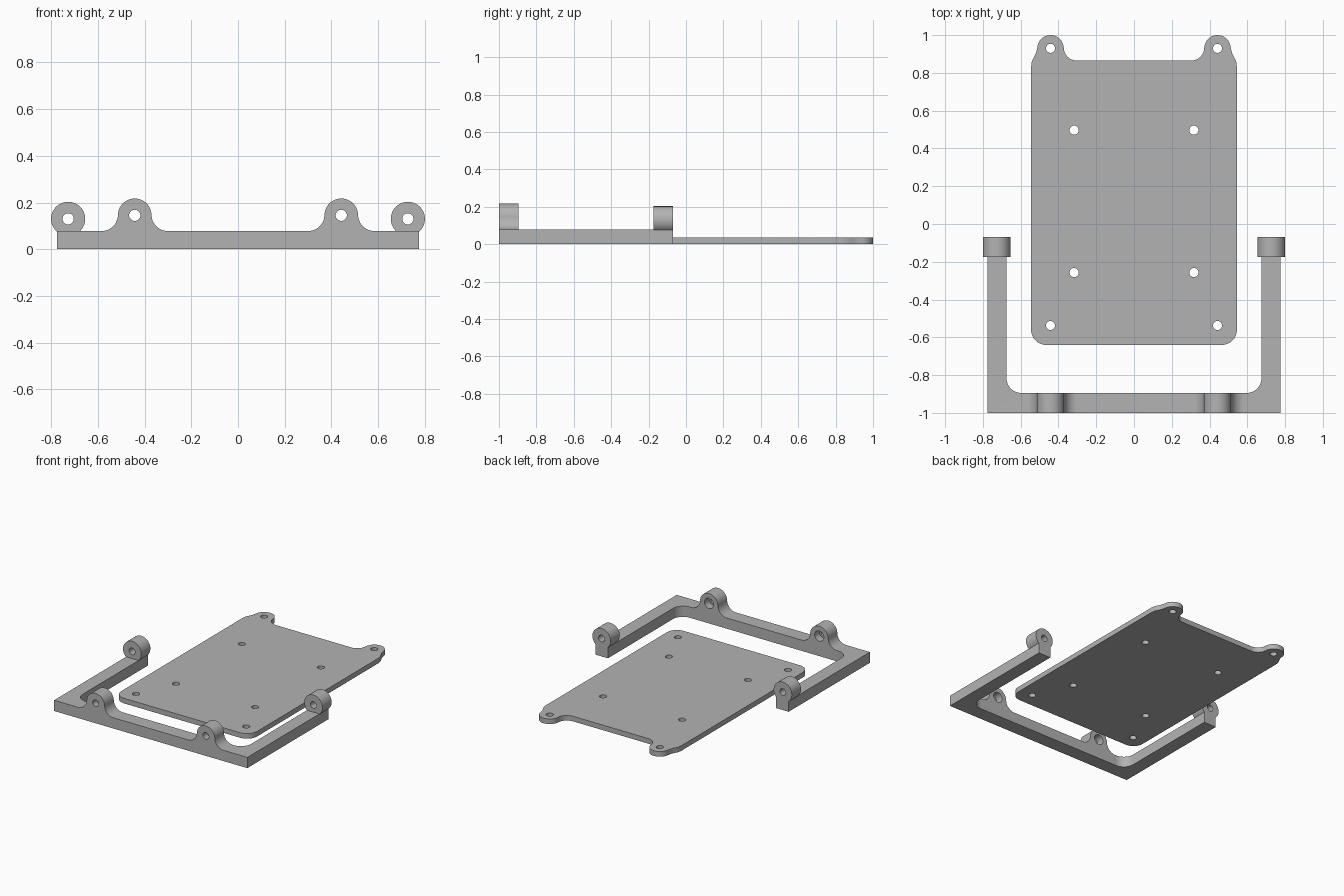
import bpy, bmesh, math

if "Cube" in bpy.data.objects:
    bpy.data.objects.remove(bpy.data.objects["Cube"])

grey = bpy.data.materials.new("matte grey")
grey.diffuse_color = (0.45, 0.45, 0.45, 1)
grey.use_nodes = True
grey.node_tree.nodes["Principled BSDF"].inputs["Base Color"].default_value = grey.diffuse_color


def arc(cx, cy, r, a0, a1, n=12):
    angles = [math.radians(a0 + (a1 - a0) * i / n) for i in range(n + 1)]
    return [(cx + r * math.cos(a), cy + r * math.sin(a)) for a in angles]


def circle(cx, cy, r, n=40):
    return arc(cx, cy, r, 0, 360, n)[:-1]


def mirrored(half):
    """Close an outline given its right half, running bottom to top."""
    return half + [(-x, y) for x, y in reversed(half)]


def prism(name, outline, axis, lo, hi):
    """Extrude a 2D outline along z (xy outline) or y (xz outline)."""
    bm = bmesh.new()
    place = (lambda u, v: (u, v, lo)) if axis == 'Z' else (lambda u, v: (u, lo, v))
    face = bm.faces.new([bm.verts.new(place(u, v)) for u, v in outline])
    moved = bmesh.ops.extrude_face_region(bm, geom=[face])["geom"]
    d = hi - lo
    bmesh.ops.translate(bm, vec=(0, 0, d) if axis == 'Z' else (0, d, 0),
                        verts=[g for g in moved if isinstance(g, bmesh.types.BMVert)])
    bmesh.ops.recalc_face_normals(bm, faces=bm.faces)
    mesh = bpy.data.meshes.new(name)
    bm.to_mesh(mesh)
    bm.free()
    mesh.materials.append(grey)
    obj = bpy.data.objects.new(name, mesh)
    bpy.context.collection.objects.link(obj)
    return obj


def combine(target, tool, operation):
    mod = target.modifiers.new(operation.lower(), 'BOOLEAN')
    mod.operation, mod.solver, mod.object = operation, 'EXACT', tool
    bpy.context.view_layer.objects.active = target
    bpy.ops.object.modifier_apply(modifier=mod.name)
    bpy.data.objects.remove(tool)


def drill(target, u, v, r, axis, lo, hi):
    combine(target, prism("drill", circle(u, v, r), axis, lo, hi), 'DIFFERENCE')


# Flat mounting plate with two rounded ears at the back
half = arc(0.465, -0.56, 0.08, -90, 0)
half += [(0.545, 0.83), (0.541, 0.86), (0.529, 0.884), (0.519, 0.905)]
half += arc(0.442, 0.93, 0.07, 4, 180, 24)
half += arc(0.302, 0.935, 0.07, 0, -90)
plate = prism("mounting_plate", mirrored(half), 'Z', 0, 0.037)
for s in (-1, 1):
    for x, y in ((0.442, 0.93), (0.317, 0.497), (0.317, -0.257), (0.442, -0.537)):
        drill(plate, s * x, y, 0.024, 'Z', -0.1, 0.1)

# U-shaped frame with filleted inner corners
half = [(0.775, -1), (0.775, -0.07), (0.675, -0.07)] + arc(0.595, -0.815, 0.08, 0, -90)
frame = prism("u_frame", mirrored(half), 'Z', 0, 0.078)

for s in (-1, 1):
    # Front lug blending into the bar, with a wider recess on its back
    lug = [(0.142, 0.04)] + arc(0.142, 0.148, 0.07, 270, 180)
    lug += arc(0, 0.145, 0.072, 4, 90, 16)
    outline = [(s * 0.442 + x, z) for x, z in mirrored(lug)]
    combine(frame, prism("front_lug", outline, 'Y', -1, -0.895), 'UNION')
    drill(frame, s * 0.442, 0.145, 0.024, 'Y', -1.1, -0.8)
    drill(frame, s * 0.442, 0.145, 0.037, 'Y', -0.95, -0.8)

    # Round lug on the end of each arm
    combine(frame, prism("arm_lug", circle(s * 0.727, 0.13, 0.073, 48), 'Y', -0.175, -0.07), 'UNION')
    drill(frame, s * 0.727, 0.13, 0.024, 'Y', -0.3, 0.1)

# Smooth the curved walls, keep the edges crisp
for obj in (plate, frame):
    bpy.ops.object.select_all(action='DESELECT')
    obj.select_set(True)
    bpy.context.view_layer.objects.active = obj
    bpy.ops.object.shade_smooth_by_angle(angle=math.radians(30))
